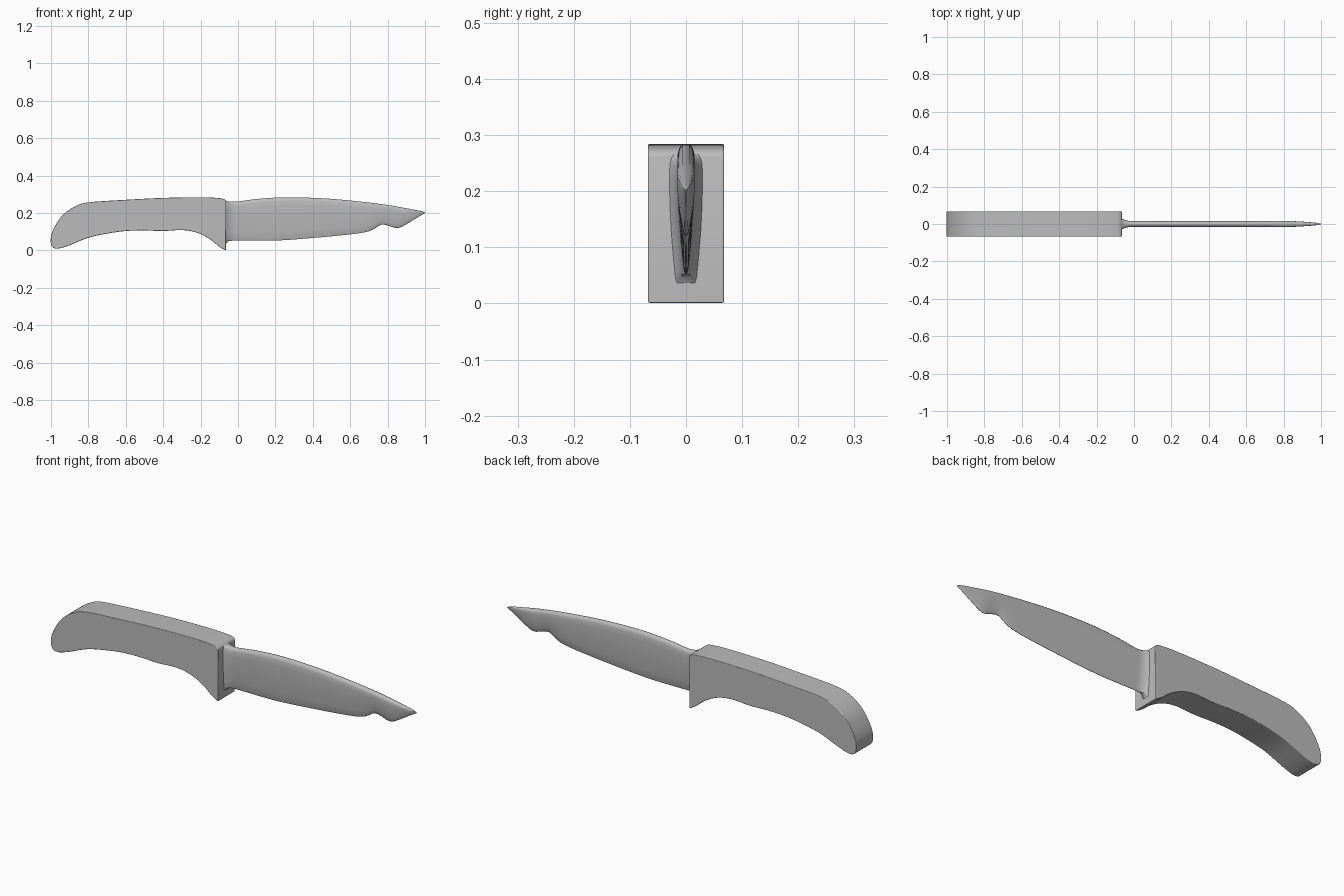
import bpy, bmesh, math

cube = bpy.data.objects.get("Cube")
if cube:
    bpy.data.objects.remove(cube)

grey = bpy.data.materials.new("plain grey")
grey.use_nodes = True
COLOUR = (0.5, 0.5, 0.5, 1)
grey.diffuse_color = COLOUR
grey.node_tree.nodes["Principled BSDF"].inputs["Base Color"].default_value = COLOUR


def smooth_path(pts, steps=5):
    """Catmull-Rom curve through an open list of points."""
    ext = [pts[0]] + pts + [pts[-1]]
    out = []
    for a, b, c, d in zip(ext, ext[1:], ext[2:], ext[3:]):
        for s in range(steps):
            t = s / steps
            out.append(tuple(
                0.5 * (2 * q + (r - p) * t + (2 * p - 5 * q + 4 * r - u) * t ** 2
                       + (3 * q - p - 3 * r + u) * t ** 3)
                for p, q, r, u in zip(a, b, c, d)))
    return out + [pts[-1]]


def height_at(path, x):
    for (x0, z0), (x1, z1) in zip(path, path[1:]):
        if x <= x1:
            return z0 + (z1 - z0) * max(0, x - x0) / max(x1 - x0, 1e-6)
    return path[-1][1]


def make_object(name, bm):
    bmesh.ops.recalc_face_normals(bm, faces=bm.faces)
    mesh = bpy.data.meshes.new(name)
    bm.to_mesh(mesh)
    bm.free()
    mesh.materials.append(grey)
    obj = bpy.data.objects.new(name, mesh)
    bpy.context.collection.objects.link(obj)
    return obj


def shade(obj, degrees):
    bpy.ops.object.select_all(action='DESELECT')
    obj.select_set(True)
    bpy.context.view_layer.objects.active = obj
    bpy.ops.object.shade_smooth_by_angle(angle=math.radians(degrees))


# Handle: side outline, extruded across and rounded along its rims
HALF = 0.068
outline = smooth_path([
    (-0.065, 0.0), (-0.1, 0.02), (-0.15, 0.06), (-0.22, 0.095), (-0.3, 0.109),
    (-0.4, 0.104), (-0.5, 0.107), (-0.6, 0.104), (-0.7, 0.09), (-0.8, 0.068),
    (-0.9, 0.028), (-0.955, 0.011), (-0.985, 0.014), (-1, 0.035), (-0.998, 0.085),
    (-0.97, 0.145), (-0.93, 0.196), (-0.87, 0.236), (-0.8, 0.257), (-0.6, 0.271),
    (-0.4, 0.281), (-0.2, 0.284), (-0.1, 0.28), (-0.07, 0.272), (-0.063, 0.26)])
bm = bmesh.new()
side = bm.faces.new([bm.verts.new((x, -HALF, z)) for x, z in outline])
result = bmesh.ops.extrude_face_region(bm, geom=[side])
bmesh.ops.translate(bm, vec=(0, 2 * HALF, 0),
                    verts=[v for v in result["geom"] if isinstance(v, bmesh.types.BMVert)])
handle = make_object("handle", bm)
bevel = handle.modifiers.new("rounded rims", 'BEVEL')
bevel.width = 0.012
bevel.segments = 4
bevel.limit_method = 'ANGLE'
bevel.angle_limit = math.radians(50)
shade(handle, 40)

# Blade: wedge cross-sections lofted between the spine and the cutting edge
spine = smooth_path([
    (-0.07, 0.27), (-0.05, 0.262), (0, 0.262), (0.1, 0.275), (0.25, 0.284), (0.45, 0.279),
    (0.65, 0.262), (0.8, 0.243), (0.92, 0.222), (0.985, 0.209), (1, 0.203)])
edge = smooth_path([
    (-0.07, 0.03), (-0.055, 0.045), (-0.03, 0.052), (0.2, 0.053), (0.4, 0.067),
    (0.6, 0.086), (0.69, 0.1), (0.73, 0.117), (0.765, 0.138), (0.8, 0.134),
    (0.84, 0.121), (0.87, 0.124), (0.91, 0.146), (0.96, 0.177), (1, 0.2)])
# Height fraction and half thickness, from edge to spine
section = [(0, 0.001), (0.04, 0.004), (0.2, 0.008), (0.4, 0.012), (0.6, 0.0145),
           (0.8, 0.0155), (0.92, 0.015), (0.97, 0.012), (1, 0.006)]
loop = [(v, -t) for v, t in section] + [(v, t) for v, t in reversed(section)]

bm = bmesh.new()
rings = []
stations = [-0.07 + 0.008 * i for i in range(10)]
stations += [0.01 + 0.99 * i / 80 for i in range(81)]
for x in stations:
    low, high = height_at(edge, x), height_at(spine, x)
    thin = min(1, max(0.15, math.sqrt(max(0, (1 - x) / 0.15))))
    flare = 0.018 * max(0, (-0.015 - x) / 0.055) ** 2
    rings.append([bm.verts.new((x, t * thin + math.copysign(flare, t),
                                low + (high - low) * v)) for v, t in loop])
for a, b in zip(rings, rings[1:]):
    for i in range(len(loop)):
        j = (i + 1) % len(loop)
        bm.faces.new((a[i], a[j], b[j], b[i]))
bm.faces.new(rings[0])
bm.faces.new(rings[-1])
blade = make_object("blade", bm)
shade(blade, 60)
